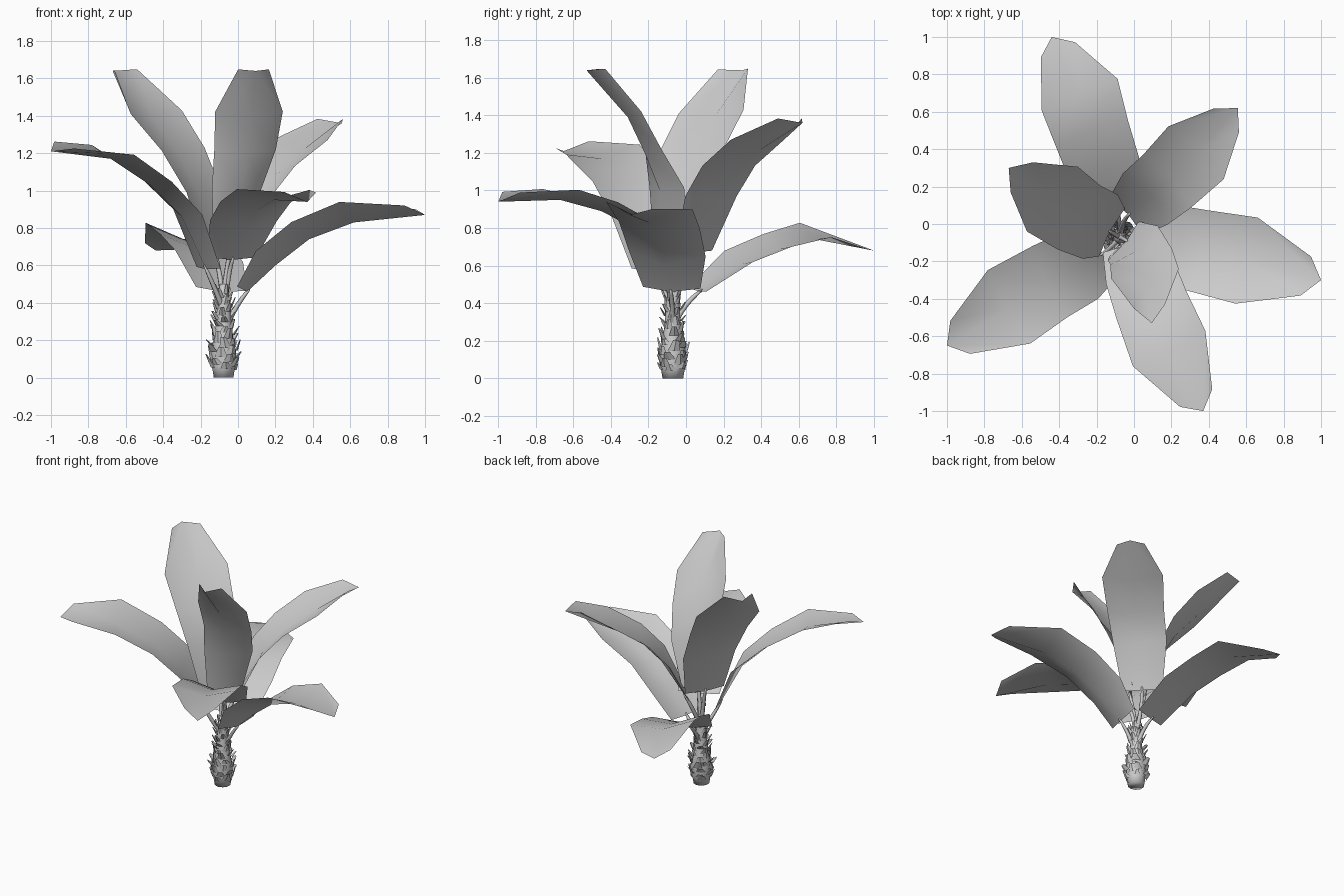
import bpy, bmesh, math, random
from mathutils import Vector

if "Cube" in bpy.data.objects:
    bpy.data.objects.remove(bpy.data.objects["Cube"])

random.seed(4)
UP = Vector((0, 0, 1))
CX, CY = -0.077, -0.07


def finish(name, bm, smooth=True):
    me = bpy.data.meshes.new(name)
    bm.to_mesh(me)
    bm.free()
    for p in me.polygons:
        p.use_smooth = smooth
    ob = bpy.data.objects.new(name, me)
    bpy.context.collection.objects.link(ob)
    return ob


def tube(bm, pts, radii, n):
    rings = []
    for i, p in enumerate(pts):
        d = (pts[min(i + 1, len(pts) - 1)] - pts[max(i - 1, 0)]).normalized()
        u = d.cross(Vector((0.31, 0.95, 0))).normalized()
        v = d.cross(u)
        rings.append([bm.verts.new(p + radii[i] * (u * math.cos(a) + v * math.sin(a)))
                      for a in (2 * math.pi * k / n for k in range(n))])
    for a, b in zip(rings, rings[1:]):
        for k in range(n):
            bm.faces.new((a[k], a[(k + 1) % n], b[(k + 1) % n], b[k]))
    bm.faces.new(rings[0])
    bm.faces.new(rings[-1])
    bmesh.ops.recalc_face_normals(bm, faces=bm.faces)


# Trunk, bulging near the foot
profile = [(0, 0.055), (0.06, 0.065), (0.14, 0.07), (0.21, 0.055),
           (0.3, 0.042), (0.42, 0.034), (0.5, 0.02)]
bm = bmesh.new()
tube(bm, [Vector((CX, CY, z)) for z, r in profile], [r for z, r in profile], 10)
finish("trunk", bm)


def trunk_radius(z):
    for (z0, r0), (z1, r1) in zip(profile, profile[1:]):
        if z <= z1:
            return r0 + (r1 - r0) * (z - z0) / (z1 - z0)
    return profile[-1][1]


# Old leaf-base scales, spiralling up the trunk
bm = bmesh.new()
for i in range(66):
    z = 0.04 + 0.41 * (i / 65) ** 1.2
    a = i * 2.4 + random.uniform(-0.25, 0.25)
    out = Vector((math.cos(a), math.sin(a), 0))
    side = Vector((-out.y, out.x, 0))
    r = trunk_radius(z)
    foot = Vector((CX, CY, z)) + out * (r - 0.004)
    h = random.uniform(0.03, 0.06)
    w = 0.42 * r + 0.005
    flare = random.uniform(0.008, 0.034)
    top = foot + out * flare + UP * h + side * random.uniform(-0.015, 0.015)
    q = [foot - side * w, foot + side * w, top + side * w * 0.45, top - side * w * 0.45]
    ridge = [foot + out * 0.012, top + out * 0.004]
    vs = [bm.verts.new(p) for p in q + ridge]
    bm.faces.new((vs[0], vs[4], vs[5], vs[3]))
    bm.faces.new((vs[4], vs[1], vs[2], vs[5]))
finish("trunk_scales", bm, False)


# Leaf blade: folded strip along a midrib with a blunt point, plus its stalk
def leaf(name, rib, scale, left_lift, right_lift, stalk_z, tip_lift=1.0):
    rib = [Vector(p) for p in rib]
    half = [0.145, 0.195, 0.205, 0.22, 0.1]
    lift = [0.5, 1, 1, 1, tip_lift]
    bm = bmesh.new()
    rows = []
    for i, p in enumerate(rib):
        d = (rib[min(i + 1, 4)] - rib[max(i - 1, 0)]).normalized()
        left = UP.cross(d).normalized()
        n = d.cross(left)
        w = half[i] * scale
        back = Vector((d.x, d.y, 0)).normalized() * (-0.08 if i == 4 else 0)
        rows.append([bm.verts.new(p + left * w + n * w * left_lift * lift[i] + back),
                     bm.verts.new(p),
                     bm.verts.new(p - left * w + n * w * right_lift * lift[i] + back)])
    for a, b in zip(rows, rows[1:]):
        for c in range(2):
            bm.faces.new((a[c], a[c + 1], b[c + 1], b[c]))
    finish(name, bm)

    # Stalk bends from the trunk into the underside of the blade
    start = Vector((CX, CY, stalk_z))
    end = rib[0].lerp(rib[1], 0.08)
    ctrl = rib[0] - (rib[1] - rib[0]) * 0.3
    pts = []
    for k in range(7):
        t = k / 6
        pts.append(start * (1 - t) ** 2 + ctrl * 2 * t * (1 - t) + end * t * t)
    bm = bmesh.new()
    tube(bm, pts, [0.018, 0.016, 0.014, 0.013, 0.012, 0.01, 0.005], 6)
    finish(name + "_stalk", bm)


leaf("leaf_back",
     [(-0.09, 0.07, 0.46), (-0.16, 0.3, 0.61), (-0.23, 0.5, 0.69),
      (-0.29, 0.69, 0.74), (-0.44, 1.0, 0.68)], 1.0, 0.4, 0.05, 0.28)
leaf("leaf_back_right",
     [(-0.03, 0.05, 0.67), (0.09, 0.16, 0.94), (0.2, 0.25, 1.09),
      (0.35, 0.4, 1.22), (0.555, 0.62, 1.36)], 0.93, 0.28, 0.28, 0.4)
leaf("leaf_right",
     [(0.05, -0.08, 0.46), (0.2, -0.11, 0.6), (0.38, -0.15, 0.74),
      (0.62, -0.2, 0.83), (1.0, -0.3, 0.87)], 1.08, 0.3, 0.47, 0.25)
leaf("leaf_front",
     [(-0.03, -0.11, 0.63), (0.04, -0.28, 0.8), (0.1, -0.45, 0.89),
      (0.19, -0.67, 0.95), (0.37, -1.0, 0.94)], 0.98, 0.25, 0.27, 0.34, 2.0)
leaf("leaf_front_left",
     [(-0.17, -0.16, 0.58), (-0.3, -0.23, 0.86), (-0.47, -0.32, 1.03),
      (-0.68, -0.45, 1.17), (-1.0, -0.65, 1.21)], 1.03, 0.1, 0.34, 0.36, 1.5)
leaf("leaf_back_left",
     [(-0.13, -0.04, 0.7), (-0.21, 0.0, 0.98), (-0.32, 0.05, 1.2),
      (-0.46, 0.15, 1.39), (-0.67, 0.3, 1.64)], 1.0, 0.12, 0.25, 0.42, 0.5)
leaf("leaf_front_tall",
     [(-0.04, -0.09, 0.7), (0.02, -0.14, 1.0), (0.05, -0.22, 1.2),
      (0.065, -0.31, 1.39), (0.095, -0.53, 1.64)], 0.83, 0.3, 0.3, 0.43, 0.5)
